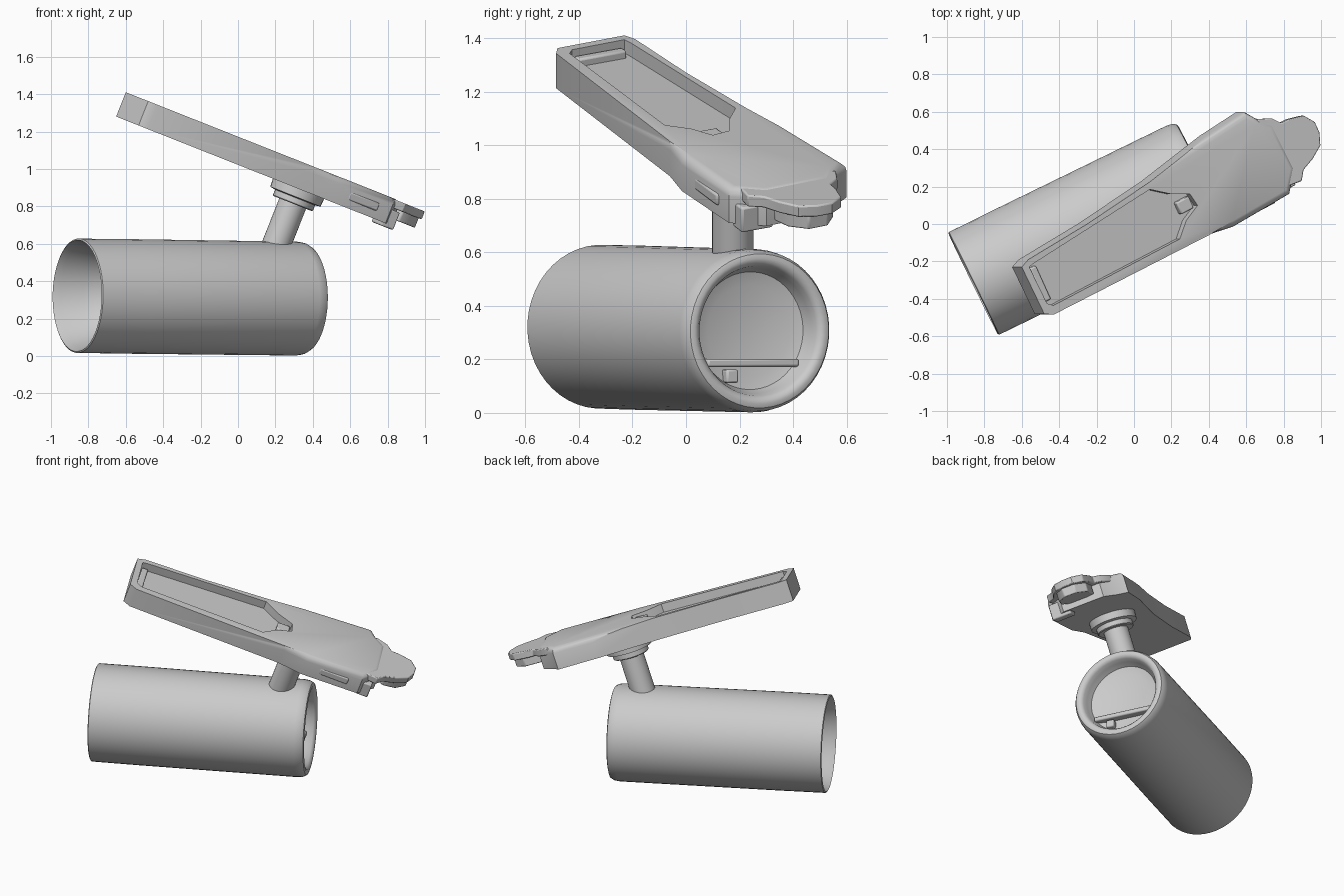
import bpy, bmesh, math
from mathutils import Vector, Matrix

cube = bpy.data.objects.get("Cube")
if cube:
    bpy.data.objects.remove(cube, do_unlink=True)

GREY = (0.6, 0.6, 0.6, 1)
mat = bpy.data.materials.new("light grey")
mat.use_nodes = True
mat.diffuse_color = GREY
mat.node_tree.nodes["Principled BSDF"].inputs["Base Color"].default_value = GREY

# The mounting adapter lies in a plane tilted about y; NORMAL points up from it
SLOPE = -0.396
NORMAL = Vector((-SLOPE, 0, 1)).normalized()


def on_plane(x, y, depth=0):
    return Vector((x, y, 1.41 + SLOPE * (x + 0.6))) - NORMAL * depth


def finish(name, bm, bevel=0):
    bmesh.ops.recalc_face_normals(bm, faces=bm.faces)
    mesh = bpy.data.meshes.new(name)
    bm.to_mesh(mesh)
    bm.free()
    mesh.materials.append(mat)
    ob = bpy.data.objects.new(name, mesh)
    bpy.context.collection.objects.link(ob)
    bpy.ops.object.select_all(action='DESELECT')
    ob.select_set(True)
    bpy.context.view_layer.objects.active = ob
    if bevel:
        mod = ob.modifiers.new("soft edges", 'BEVEL')
        mod.width, mod.segments, mod.limit_method = bevel, 2, 'ANGLE'
        mod.angle_limit = math.radians(40)
    bpy.ops.object.shade_smooth_by_angle(angle=math.radians(35))
    return ob


def lathe(name, profile, start, axis, steps=48):
    """Turn (radius, distance) points about an axis through start."""
    bm = bmesh.new()
    verts = [bm.verts.new((r, 0, t)) for r, t in profile]
    edges = [bm.edges.new(pair) for pair in zip(verts, verts[1:])]
    bmesh.ops.spin(bm, geom=verts + edges, cent=(0, 0, 0), axis=(0, 0, 1),
                   angle=math.tau, steps=steps)
    bmesh.ops.remove_doubles(bm, verts=bm.verts, dist=0.0005)
    turn = Vector((0, 0, 1)).rotation_difference(Vector(axis)).to_matrix().to_4x4()
    bm.transform(Matrix.Translation(start) @ turn)
    return finish(name, bm)


def slab(name, outline, top, bottom, bevel=0, round_from=None):
    """Prism between two depths below the tilted plane; its top rim is rounded beyond round_from."""
    bm = bmesh.new()
    face = bm.faces.new([bm.verts.new(on_plane(x, y, top)) for x, y in outline])
    rim = list(face.edges)
    ext = bmesh.ops.extrude_face_region(bm, geom=[face], use_keep_orig=True)
    moved = [v for v in ext["geom"] if isinstance(v, bmesh.types.BMVert)]
    bmesh.ops.translate(bm, verts=moved, vec=-NORMAL * (bottom - top))
    if round_from is not None:
        soft = [e for e in rim if min(v.co.x for v in e.verts) > round_from]
        bmesh.ops.bevel(bm, geom=soft, offset=0.035, segments=3, profile=0.5,
                        affect='EDGES', clamp_overlap=True)
    return finish(name, bm, bevel)


def block(name, centre, size, rotation, bevel=0.008):
    bm = bmesh.new()
    bmesh.ops.create_cube(bm, size=1)
    bmesh.ops.scale(bm, vec=size, verts=bm.verts)
    bm.transform(Matrix.Translation(centre) @ rotation)
    return finish(name, bm, bevel)


# Lamp housing: open reflector at the front, rounded rim and shallow recess at the back
front, back = Vector((-0.86, -0.32, 0.322)), Vector((0.358, 0.277, 0.306))
axis = (back - front).normalized()
length = (back - front).length
housing = [(0, 0.34), (0.1, 0.33), (0.19, 0.27), (0.25, 0.16), (0.283, 0.04),
           (0.298, 0), (0.306, 0.005), (0.307, 0.3), (0.305, length - 0.06),
           (0.3, length - 0.025), (0.288, length - 0.005), (0.272, length),
           (0.255, length - 0.005), (0.243, length - 0.02), (0.235, length - 0.05),
           (0.22, length - 0.085), (0.17, length - 0.1), (0, length - 0.105)]
lathe("lamp_housing", housing, front, axis)

# Shelf and small stud inside the back recess
heading = Matrix.Rotation(math.atan2(axis.y, axis.x), 4, 'Z')
block("recess_shelf", back - axis * 0.09 + Vector((0, 0, -0.12)),
      (0.07, 0.38, 0.03), heading)
block("recess_stud", back - axis * 0.08 + Vector((0.03, -0.08, -0.17)),
      (0.06, 0.05, 0.05), heading)

# Stem and stepped collar beneath the adapter
foot = on_plane(0.375, 0.175, 0.48)
lathe("stem", [(0, 0), (0.077, 0), (0.077, 0.34), (0, 0.34)], foot, NORMAL, 32)
collar = [(0, 0.255), (0.11, 0.255), (0.115, 0.26), (0.115, 0.29), (0.145, 0.295),
          (0.148, 0.36), (0, 0.36)]
lathe("collar", collar, foot, NORMAL, 32)

# Adapter body with a long open tray
body_outline = [(-0.6, -0.23), (-0.565, -0.19), (-0.25, 0.0), (0.085, 0.225),
                (0.4, 0.47), (0.6, 0.6), (0.66, 0.565), (0.75, 0.54),
                (0.87, 0.3), (0.84, 0.16), (0.54, -0.015), (0.4, -0.06),
                (-0.43, -0.485), (-0.48, -0.48)]
tray_outline = [(-0.56, -0.23), (-0.535, -0.21), (0.085, 0.185), (0.2, 0.16),
                (0.3, 0.16), (0.34, 0.1), (0.28, 0.02), (0.245, -0.08),
                (-0.43, -0.435), (-0.465, -0.425)]
body = slab("adapter_body", body_outline, 0, 0.14, round_from=0.35)
cutter = slab("tray_cutter", tray_outline, -0.05, 0.055)
cut = body.modifiers.new("tray", 'BOOLEAN')
cut.operation, cut.object, cut.solver = 'DIFFERENCE', cutter, 'EXACT'
bpy.ops.object.select_all(action='DESELECT')
bpy.context.view_layer.objects.active = body
body.select_set(True)
bpy.ops.object.modifier_apply(modifier=cut.name)
bpy.data.objects.remove(cutter, do_unlink=True)
bpy.ops.object.shade_smooth_by_angle(angle=math.radians(35))

# Latch pieces inside the tray
tilt = Vector((0, 0, 1)).rotation_difference(NORMAL).to_matrix().to_4x4()
flat = tilt @ heading
block("tray_latch", on_plane(0.28, 0.1, 0.04), (0.08, 0.07, 0.05), flat)
block("tray_end_bar", on_plane(-0.49, -0.32, 0.045), (0.04, 0.2, 0.04), flat)

# Stepped rounded tongue at the far end
tongue_outline = [(0.66, 0.56), (0.74, 0.565), (0.79, 0.54), (0.83, 0.56),
                  (0.91, 0.58), (0.97, 0.545), (0.995, 0.49), (1.0, 0.42),
                  (0.96, 0.35), (0.91, 0.29), (0.9, 0.23), (0.82, 0.2)]
slab("end_tongue", tongue_outline, 0.004, 0.05, 0.006)
lower_outline = [(0.8, 0.35), (0.78, 0.5), (0.87, 0.55), (0.95, 0.53),
                 (0.985, 0.46), (0.96, 0.38), (0.9, 0.33)]
slab("tongue_underside", lower_outline, 0.04, 0.105, 0.006)

# Contact block and side lever
block("contact_block", on_plane(0.83, 0.25, 0.11), (0.08, 0.13, 0.1), flat)
block("side_lever", on_plane(0.69, 0.095, 0.075), (0.19, 0.05, 0.045), flat)
